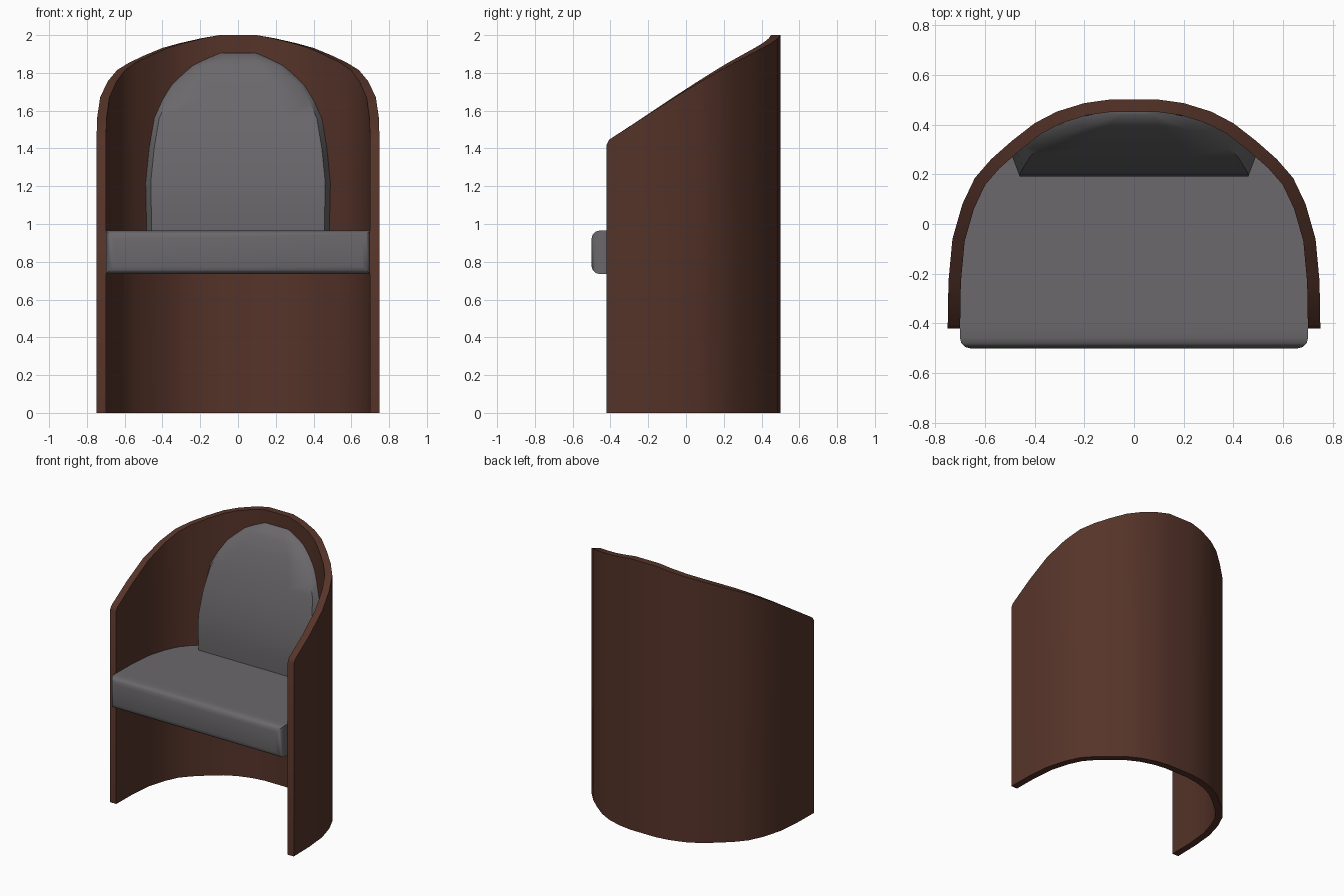
import bpy, bmesh, math
from mathutils import Vector

if "Cube" in bpy.data.objects:
    bpy.data.objects.remove(bpy.data.objects["Cube"])


def material(name, col):
    m = bpy.data.materials.new(name)
    m.diffuse_color = (*col, 1)
    m.use_nodes = True
    m.node_tree.nodes["Principled BSDF"].inputs["Base Color"].default_value = m.diffuse_color
    return m


BROWN = material("brown leather", (0.092, 0.034, 0.022))
GREY = material("grey fabric", (0.145, 0.138, 0.145))


def finish(name, bm, mat, angle=35):
    bmesh.ops.recalc_face_normals(bm, faces=bm.faces)
    me = bpy.data.meshes.new(name)
    bm.to_mesh(me)
    bm.free()
    ob = bpy.data.objects.new(name, me)
    bpy.context.collection.objects.link(ob)
    me.materials.append(mat)
    bpy.ops.object.select_all(action='DESELECT')
    ob.select_set(True)
    bpy.context.view_layer.objects.active = ob
    bpy.ops.object.shade_smooth_by_angle(angle=math.radians(angle))
    return ob


# Shell: plan stations (x, y) with rim height, right half then mirrored
half = [(.75, -.42, 1.42), (.749, -.405, 1.447), (.746, -.23, 1.56), (.73, -.06, 1.67),
        (.69, .08, 1.755), (.64, .185, 1.815), (.575, .26, 1.855), (.49, .335, 1.895),
        (.40, .405, 1.932), (.31, .452, 1.957), (.20, .486, 1.982), (.10, .50, 2.0)]
outer = half + [(-x, y, z) for x, y, z in reversed(half)]
inner = []
for i, (x, y, z) in enumerate(outer):
    a, b = outer[max(i - 1, 0)], outer[min(i + 1, len(outer) - 1)]
    n = Vector((b[1] - a[1], a[0] - b[0])).normalized()
    if i in (0, len(outer) - 1):
        n = Vector((math.copysign(1, x), 0))
    inner.append((x - n.x * .05, y - n.y * .05, z))

bm = bmesh.new()
rings = []
for o, p in zip(outer, inner):
    rings.append([bm.verts.new(c) for c in
                  ((o[0], o[1], 0), o, p, (p[0], p[1], 0))])
for r, s in zip(rings, rings[1:]):
    for k in range(4):
        j = (k + 1) % 4
        bm.faces.new((r[k], r[j], s[j], s[k]))
bm.faces.new(rings[0])
bm.faces.new(rings[-1])
finish("shell", bm, BROWN)

# Seat cushion: fills the shell plan, rounded front
plan = [(.70, -.50)] + [(x, y) for x, y, z in inner] + [(-.70, -.50)]
bm = bmesh.new()
base = bm.faces.new([bm.verts.new((x, y, .735)) for x, y in plan])
ext = bmesh.ops.extrude_face_region(bm, geom=[base])
bmesh.ops.translate(bm, vec=(0, 0, .23),
                    verts=[v for v in ext["geom"] if isinstance(v, bmesh.types.BMVert)])
front = [e for e in bm.edges if all(v.co.y < -.49 for v in e.verts)]
bmesh.ops.bevel(bm, geom=front, offset=.042, segments=3, profile=.5, affect='EDGES')
finish("seat_cushion", bm, GREY)


# Back cushion: rows of (height, half width, front y), backed by the shell
def shell_y(x):
    pts = sorted((p[0], p[1]) for p in inner)
    for (x0, y0), (x1, y1) in zip(pts, pts[1:]):
        if x0 <= x <= x1:
            return y0 + (y1 - y0) * (x - x0) / max(x1 - x0, 1e-6)
    return pts[0][1]


rows = [(.95, .485, .195), (1.08, .487, .19), (1.22, .49, .197), (1.40, .472, .228),
        (1.56, .445, .272), (1.65, .405, .302), (1.74, .35, .338),
        (1.84, .24, .385), (1.905, .10, .44)]
bm = bmesh.new()
grid = []
for z, w, f in rows:
    xs = [-w, -w + .028, -w * .5, 0, w * .5, w - .028, w]
    loop = []
    for k, x in enumerate(xs):
        y = shell_y(x) + .004 if k in (0, 6) else min(f, shell_y(x))
        loop.append(bm.verts.new((x, y, z)))
    for x in (w * .5, 0, -w * .5):
        loop.append(bm.verts.new((x, shell_y(x) + .004, z)))
    grid.append(loop)
for r, s in zip(grid, grid[1:]):
    for k in range(len(r)):
        j = (k + 1) % len(r)
        bm.faces.new((r[k], r[j], s[j], s[k]))
bm.faces.new(grid[0])
bm.faces.new(grid[-1])
finish("back_cushion", bm, GREY, 50)
